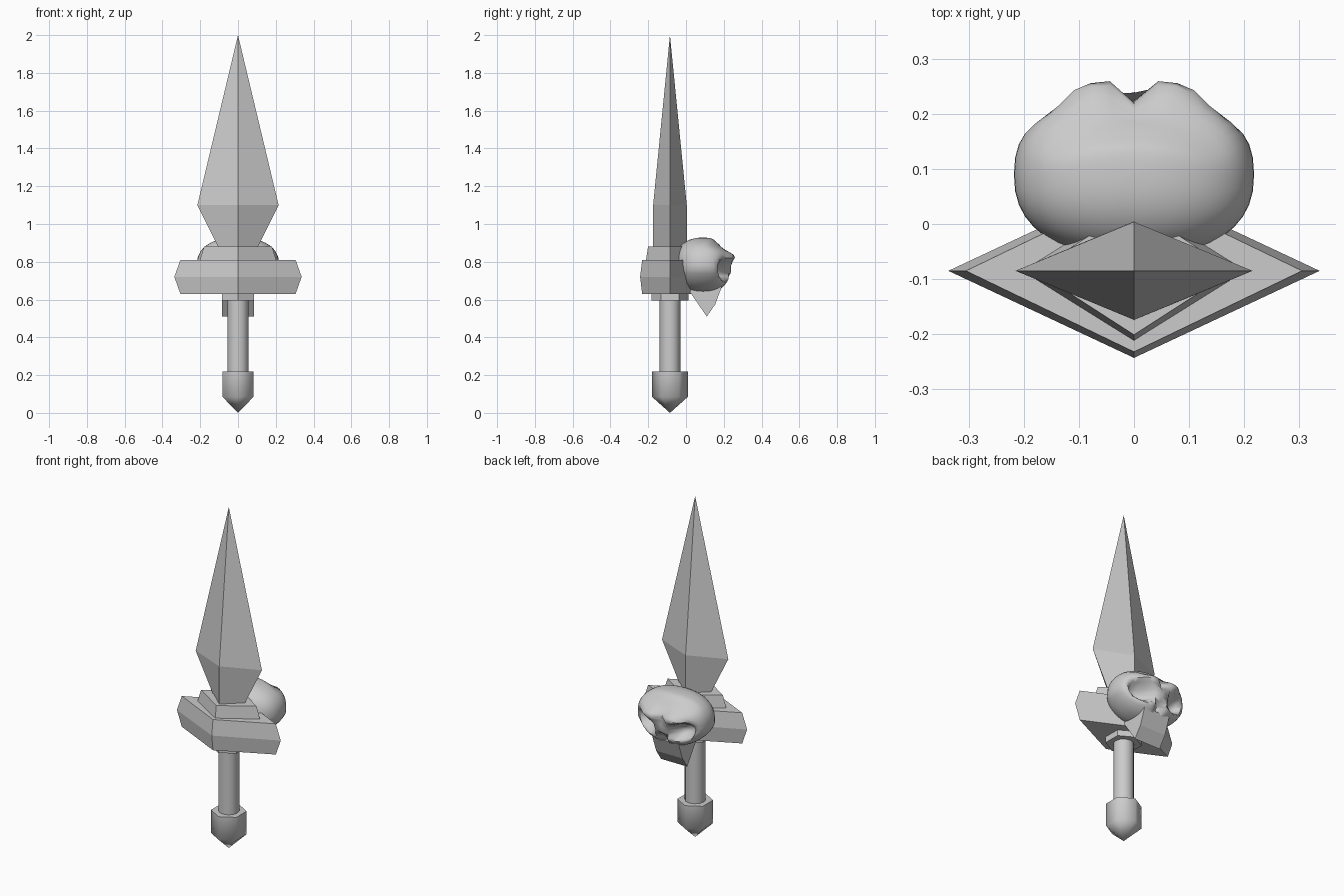
import bpy, bmesh, math

if "Cube" in bpy.data.objects:
    bpy.data.objects.remove(bpy.data.objects["Cube"], do_unlink=True)

GREY = (0.6, 0.6, 0.6, 1)
metal = bpy.data.materials.new("plain grey")
metal.diffuse_color = GREY
metal.use_nodes = True
metal.node_tree.nodes["Principled BSDF"].inputs["Base Color"].default_value = GREY
AXIS_Y = -0.085


def finish(bm, name, smooth_angle=None):
    bmesh.ops.recalc_face_normals(bm, faces=bm.faces)
    mesh = bpy.data.meshes.new(name)
    bm.to_mesh(mesh)
    bm.free()
    mesh.materials.append(metal)
    ob = bpy.data.objects.new(name, mesh)
    bpy.context.collection.objects.link(ob)
    if smooth_angle:
        bpy.ops.object.select_all(action="DESELECT")
        ob.select_set(True)
        bpy.context.view_layer.objects.active = ob
        bpy.ops.object.shade_smooth_by_angle(angle=math.radians(smooth_angle))
    return ob


def loft(name, sides, rings, turn=0, smooth_angle=None):
    """Stack of rings (z, half width x, half depth y) round the dagger axis."""
    bm = bmesh.new()
    loops = []
    for z, rx, ry in rings:
        if rx == 0:
            loops.append([bm.verts.new((0, AXIS_Y, z))] * sides)
            continue
        angles = [turn + math.tau * i / sides for i in range(sides)]
        loops.append([bm.verts.new((rx * math.cos(a), AXIS_Y + ry * math.sin(a), z)) for a in angles])
    for low, high in zip(loops, loops[1:]):
        for i in range(sides):
            j = (i + 1) % sides
            bm.faces.new(dict.fromkeys((low[i], low[j], high[j], high[i])))
    for ring in (loops[0], loops[-1]):
        if ring[0] != ring[1]:
            bm.faces.new(ring)
    return finish(bm, name, smooth_angle)


# Diamond-section blade, collar and guard
loft("blade", 4, [(0.87, 0.1, 0.09), (1.1, 0.215, 0.089), (2, 0, 0)])
loft("collar", 4, [(0.8, 0.205, 0.128), (0.88, 0.18, 0.116)])
loft("guard", 4, [(0.63, 0.305, 0.147), (0.72, 0.337, 0.158), (0.81, 0.305, 0.147)])

# Hexagonal ferrule and pommel, round grip
HEX = math.pi / 2
loft("ferrule", 6, [(0.595, 0.097, 0.097), (0.64, 0.097, 0.097)], HEX)
loft("grip", 12, [(0.2, 0.056, 0.055), (0.61, 0.056, 0.055)], 0, 40)
loft("pommel", 6, [(0, 0, 0), (0.085, 0.095, 0.095), (0.22, 0.095, 0.095)], HEX, 65)


# Skull: rounded block with brows raised and sockets pressed in
def bump(x, z, cx, cz, rx, rz):
    return math.exp(-(((x - cx) / rx) ** 2 + ((z - cz) / rz) ** 2) ** 2)


def power(value, exponent):
    return math.copysign(abs(value) ** exponent, value)


bm = bmesh.new()
bmesh.ops.create_uvsphere(bm, u_segments=40, v_segments=28, radius=1)
for v in bm.verts:
    x, y, z = (power(c, 0.85) for c in v.co)
    x, y, z = 0.218 * x, 0.09 + 0.15 * y, 0.78 + 0.148 * z
    if z < 0.76:
        x *= 1 - 1.6 * (0.76 - z)
    if y > 0.09:
        side = abs(x)
        front = min(1, (y - 0.09) / 0.06)
        slant = z - 0.25 * (side - 0.11)
        y += front * (0.025 * bump(side, z, 0.07, 0.825, 0.06, 0.025)
                      - 0.09 * bump(side, slant, 0.115, 0.755, 0.06, 0.045)
                      - 0.04 * bump(side, z, 0, 0.69, 0.025, 0.035)
                      - 0.02 * bump(side, z, 0, 0.83, 0.025, 0.04)
                      - 0.025 * bump(side, z, 0, 0.89, 0.2, 0.03))
    v.co = x, y, z
finish(bm, "skull", 60)

# Upper jaw: wedge extruded across the skull
bm = bmesh.new()
profile = [(0.0, 0.67), (0.11, 0.51), (0.155, 0.575), (0.19, 0.67)]
face = bm.faces.new([bm.verts.new((-0.085, y, z)) for y, z in profile])
ext = bmesh.ops.extrude_face_region(bm, geom=[face])["geom"]
bmesh.ops.translate(bm, vec=(0.17, 0, 0), verts=[g for g in ext if isinstance(g, bmesh.types.BMVert)])
finish(bm, "skull_jaw")
